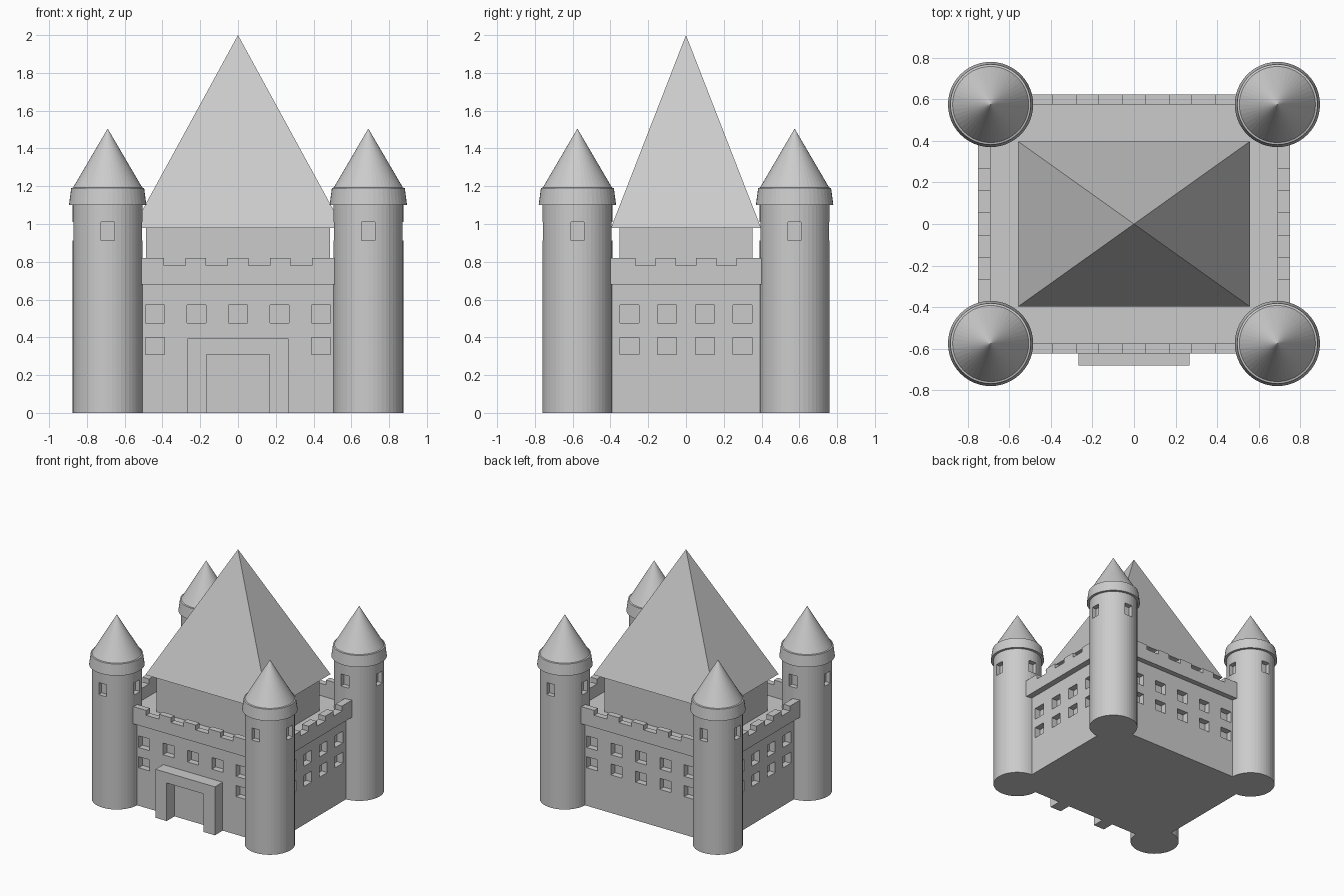
import bpy, bmesh, math
from mathutils import Matrix, Vector

if "Cube" in bpy.data.objects:
    bpy.data.objects.remove(bpy.data.objects["Cube"])

stone = bpy.data.materials.new("grey stone")
stone.diffuse_color = (0.6, 0.6, 0.6, 1)
stone.use_nodes = True
stone.node_tree.nodes["Principled BSDF"].inputs["Base Color"].default_value = stone.diffuse_color


def finish(name, bm):
    bmesh.ops.recalc_face_normals(bm, faces=bm.faces)
    me = bpy.data.meshes.new(name)
    bm.to_mesh(me)
    bm.free()
    me.materials.append(stone)
    ob = bpy.data.objects.new(name, me)
    bpy.context.collection.objects.link(ob)
    return ob


def boxes(name, items):
    """One mesh of boxes, each (x0, x1, y0, y1, z0, z1)."""
    bm = bmesh.new()
    for x0, x1, y0, y1, z0, z1 in items:
        m = Matrix.Translation(((x0 + x1) / 2, (y0 + y1) / 2, (z0 + z1) / 2)) \
            @ Matrix.Diagonal((x1 - x0, y1 - y0, z1 - z0, 1))
        bmesh.ops.create_cube(bm, size=1, matrix=m)
    return finish(name, bm)


def prism(name, pts, to3d, shift):
    """Extrude a flat outline along a vector."""
    bm = bmesh.new()
    f = bm.faces.new([bm.verts.new(to3d(a, b)) for a, b in pts])
    r = bmesh.ops.extrude_face_region(bm, geom=[f], use_keep_orig=True)
    bmesh.ops.translate(bm, vec=Vector(shift),
                        verts=[v for v in r["geom"] if isinstance(v, bmesh.types.BMVert)])
    return finish(name, bm)


def lathe(name, profile, cx, cy, n=48):
    bm = bmesh.new()
    for (r0, z0), (r1, z1) in zip(profile, profile[1:]):
        pts = []
        for r, z in ((r0, z0), (r1, z1)):
            pts.append([bm.verts.new((cx + r * math.cos(2 * math.pi * i / n),
                                      cy + r * math.sin(2 * math.pi * i / n), z))
                        for i in range(n)] if r > 0 else [bm.verts.new((cx, cy, z))] * n)
        for i in range(n):
            j = (i + 1) % n
            loop = list(dict.fromkeys([pts[0][i], pts[0][j], pts[1][j], pts[1][i]]))
            bm.faces.new(loop)
    bmesh.ops.remove_doubles(bm, verts=bm.verts, dist=1e-5)
    return finish(name, bm)


def cut(ob, cutter):
    mod = ob.modifiers.new("cut", 'BOOLEAN')
    mod.operation, mod.solver, mod.object = 'DIFFERENCE', 'EXACT', cutter
    bpy.context.view_layer.objects.active = ob
    bpy.ops.object.modifier_apply(modifier=mod.name)
    bpy.data.objects.remove(cutter)


WX, WY, D = 0.70, 0.58, 0.05     # wall half sizes, window depth
TX, TY = 0.69, 0.575             # tower centres

# Castle walls with recessed windows
walls = boxes("castle_walls", [(-WX, WX, -WY, WY, 0, 0.68)])
wins = []
for z0, z1 in ((0.31, 0.40), (0.475, 0.57)):
    for x in (-0.44, -0.22, 0, 0.22, 0.44):
        wins.append((x - .05, x + .05, WY - D, WY + .1, z0, z1))
        if z0 > 0.4 or abs(x) > 0.4:             # doorway replaces the lower middle
            wins.append((x - .05, x + .05, -WY - .1, -WY + D, z0, z1))
    for y in (-0.3, -0.1, 0.1, 0.3):
        wins.append((WX - D, WX + .1, y - .05, y + .05, z0, z1))
        wins.append((-WX - .1, -WX + D, y - .05, y + .05, z0, z1))
cut(walls, boxes("wall_window_cutter", wins))


# Battlements
def battlement(half, centres, hw=0.057):
    pts = [(-half, 0.68), (half, 0.68), (half, 0.82)]
    for c in sorted(centres, reverse=True):
        pts += [(c + hw, 0.82), (c + hw, 0.78), (c - hw, 0.78), (c - hw, 0.82)]
    return pts + [(-half, 0.82)]


long_side = battlement(TX, (-0.335, -0.112, 0.112, 0.335))
short_side = battlement(TY, (-0.215, 0, 0.215), 0.053)
for s, a, b in ((-1, "front", "left"), (1, "back", "right")):
    prism(a + "_battlement", long_side, lambda u, z: (u, s * 0.575, z), (0, s * 0.048, 0))
    prism(b + "_battlement", short_side, lambda u, z: (s * 0.69, u, z), (s * 0.06, 0, 0))

# Door frame
prism("door_frame", [(-.268, 0), (-.167, 0), (-.167, .31), (.167, .31), (.167, 0),
                     (.268, 0), (.268, .395), (-.268, .395)],
      lambda u, z: (u, -0.68, z), (0, 0.1, 0))

# Keep and pyramid roof
boxes("keep", [(-0.487, 0.487, -0.352, 0.352, 0.68, 0.98)])
bm = bmesh.new()
base = [bm.verts.new((x, y, 0.98)) for x, y in
        ((-.557, -.397), (.557, -.397), (.557, .397), (-.557, .397))]
tip = bm.verts.new((0, 0, 2))
bm.faces.new(base)
for i in range(4):
    bm.faces.new((base[i], base[(i + 1) % 4], tip))
finish("keep_roof", bm)

# Corner towers with windows, collar and cone roof
for sx in (-1, 1):
    for sy in (-1, 1):
        cx, cy = sx * TX, sy * TY
        tag = ("back" if sy > 0 else "front") + ("_right" if sx > 0 else "_left")
        tower = lathe(tag + "_tower", [(0, 0), (.185, 0), (.185, 1.12), (0, 1.12)], cx, cy)
        slots = []
        for s in (-1, 1):
            a, b = sorted((s * 0.145, s * 0.25))
            slots.append((cx + a, cx + b, cy - .035, cy + .035, 0.912, 1.01))
            slots.append((cx - .035, cx + .035, cy + a, cy + b, 0.912, 1.01))
        cut(tower, boxes("tower_window_cutter", slots))
        lathe(tag + "_tower_roof", [(0, 1.1), (.205, 1.1), (.193, 1.19), (.183, 1.193),
                                    (0, 1.505)], cx, cy)
